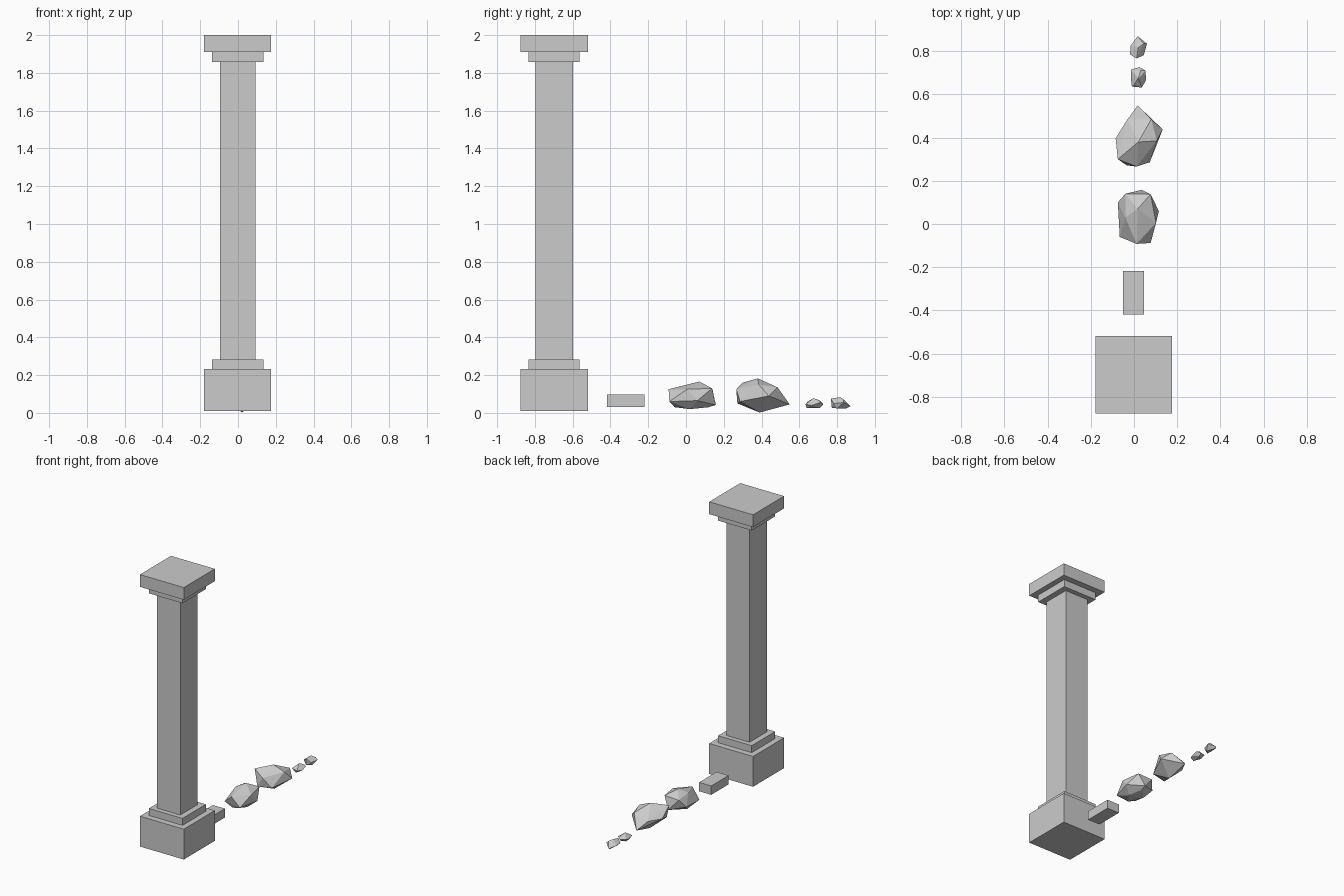
import bpy, bmesh
from mathutils import Vector


def finish(bm, name):
    mesh = bpy.data.meshes.new(name)
    bmesh.ops.recalc_face_normals(bm, faces=bm.faces[:])
    bm.to_mesh(mesh)
    bm.free()
    bpy.context.collection.objects.link(bpy.data.objects.new(name, mesh))


def box(name, centre, size):
    bm = bmesh.new()
    bmesh.ops.create_cube(bm, size=1)
    for v in bm.verts:
        v.co = Vector(a * s + c for a, s, c in zip(v.co, size, centre))
    finish(bm, name)


def rock(name, points):
    # faceted stone: convex hull of a few hand placed corners
    bm = bmesh.new()
    for p in points:
        bm.verts.new(p)
    out = bmesh.ops.convex_hull(bm, input=bm.verts[:])
    loose = {v for v in out["geom_interior"] + out["geom_unused"]
             if isinstance(v, bmesh.types.BMVert)}
    bmesh.ops.delete(bm, geom=list(loose), context='VERTS')
    finish(bm, name)


# Pillar, stacked from plinth to capital: name, width x, width y, bottom, top
PY = -0.698
for name, wx, wy, z0, z1 in (
        ("plinth", 0.355, 0.358, 0.01, 0.232),
        ("base_moulding", 0.272, 0.27, 0.232, 0.283),
        ("shaft", 0.187, 0.2, 0.283, 1.857),
        ("neck_moulding", 0.272, 0.27, 1.857, 1.91),
        ("capital_slab", 0.355, 0.358, 1.91, 2.0)):
    box(name, (-0.002, PY, (z0 + z1) / 2), (wx, wy, z1 - z0))

# Loose brick
box("brick", (-0.002, -0.319, 0.064), (0.098, 0.201, 0.065))

# Large rocks
rock("flat_rock", [
    (.017, .07, .166), (.077, .138, .13), (-.04, .14, .125), (.035, .158, .042),
    (-.075, .10, .07), (.115, .06, .065), (.102, .005, .125), (.077, -.088, .06),
    (.012, -.092, .125), (-.066, -.06, .06), (-.04, .03, .14),
    (.0, -.06, .03), (.03, .12, .03), (.06, .02, .02), (-.045, .05, .03)])
rock("tall_rock", [
    (.017, .549, .045), (.08, .485, .135), (.133, .438, .09), (.105, .385, .15),
    (.073, .286, .06), (.012, .266, .125), (-.034, .272, .05), (-.075, .30, .16),
    (-.085, .397, .10), (.02, .38, .183), (.02, .39, .002), (-.03, .485, .10)])

# Pebbles
rock("near_pebble", [
    (-.015, .715, .05), (.026, .727, .045), (.054, .71, .055), (.055, .665, .04),
    (.036, .632, .045), (-.01, .637, .05), (-.015, .68, .04), (.02, .675, .078),
    (.03, .71, .065), (.0, .645, .06), (.02, .64, .025), (.03, .71, .027),
    (.0, .69, .025)])
rock("far_pebble", [
    (.017, .870, .035), (.06, .835, .055), (.045, .782, .05), (.012, .767, .076),
    (-.018, .785, .055), (-.016, .826, .05), (.02, .817, .083), (.045, .835, .07),
    (.01, .772, .027), (.04, .80, .024), (.02, .85, .024)])
